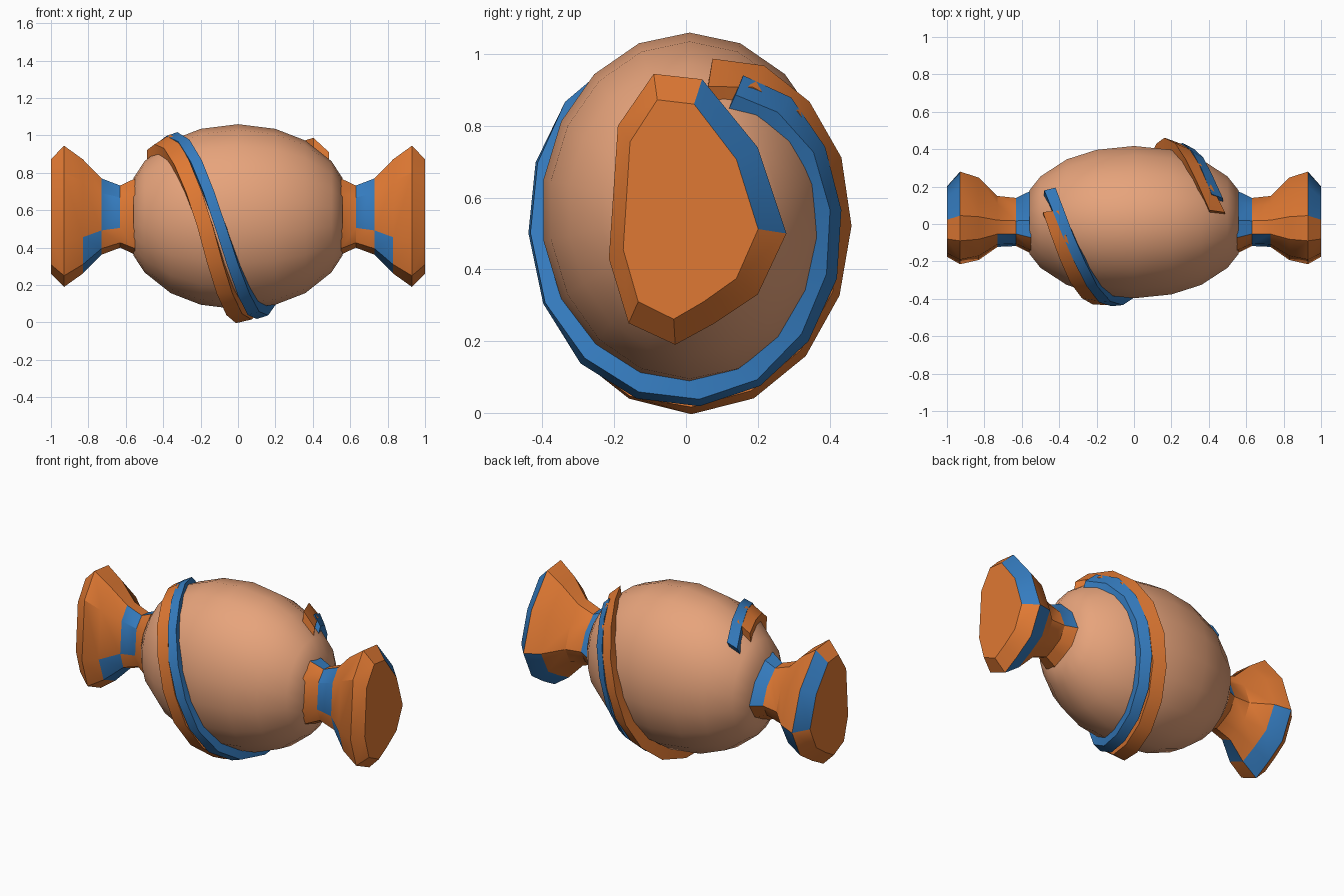
import bpy
from math import sin, cos, radians, pi

if "Cube" in bpy.data.objects:
    bpy.data.objects.remove(bpy.data.objects["Cube"])

CY, CZ = 0.01, 0.565   # body axis
RATIO = 0.835          # width / height of the body cross-section
BODY = [(0, .495), (.2, .47), (.36, .408), (.5, .297), (.56, .205)]


def material(name, rgb):
    m = bpy.data.materials.new(name)
    m.diffuse_color = (*rgb, 1)
    m.use_nodes = True
    m.node_tree.nodes["Principled BSDF"].inputs["Base Color"].default_value = m.diffuse_color
    return m


ORANGE = material("orange", (.74, .19, .033))
BLUE = material("blue", (.035, .20, .52))
PEACH = material("peach", (.80, .37, .20))


def lerp(table, x):
    for (a, p), (b, q) in zip(table, table[1:]):
        if x <= b:
            return p + (q - p) * (x - a) / (b - a)
    return table[-1][1]


def loft(name, rings, mats, angle, closed=True, band_mat=None):
    """Skin a list of equal-size rings and cap both ends."""
    n = len(rings[0])
    verts = [p for r in rings for p in r]
    faces, idx = [], []
    for i in range(len(rings) - 1):
        for j in range(n):
            k = (j + 1) % n
            faces.append((i*n + j, i*n + k, (i+1)*n + k, (i+1)*n + j))
            idx.append(band_mat(i, j) if band_mat else 0)
    last = (len(rings) - 1) * n
    faces += [tuple(range(n))[::-1], tuple(range(last, last + n))]
    idx += [0, 0]
    me = bpy.data.meshes.new(name)
    me.from_pydata(verts, [], faces)
    for m in mats:
        me.materials.append(m)
    me.polygons.foreach_set("material_index", idx)
    ob = bpy.data.objects.new(name, me)
    bpy.context.collection.objects.link(ob)
    bpy.ops.object.select_all(action='DESELECT')
    ob.select_set(True)
    bpy.context.view_layer.objects.active = ob
    bpy.ops.object.mode_set(mode='EDIT')
    bpy.ops.mesh.select_all(action='SELECT')
    bpy.ops.mesh.normals_make_consistent(inside=False)
    bpy.ops.object.mode_set(mode='OBJECT')
    bpy.ops.object.shade_smooth_by_angle(angle=radians(angle))
    return ob


# Sweet body: oval lathe along x
profile = [(-x, r) for x, r in BODY[:0:-1]] + BODY
loft("sweet_body",
     [[(x, CY + r*RATIO*cos(a), CZ + r*sin(a))
       for a in [radians(10 + 20*k) for k in range(18)]] for x, r in profile],
     [PEACH], 40)

# Twisted wrapper end: irregular outline scaled along x, blue spiral of faces
OUTLINE = [(-.09, .945), (.045, .93), (.2, .74), (.28, .5), (.2, .33),
           (.08, .25), (-.03, .19), (-.16, .25), (-.215, .43), (-.19, .8)]
# x, centre y, y scale, z scale
STATIONS = [(.55, .012, .68, .54), (.63, .012, .52, .44), (.73, .015, .55, .54),
            (.83, .03, .89, .81), (.93, .035, 1, 1), (1.0, .015, .76, .81)]
SPIRAL = [{0, 1, 2}, {8, 9}, {6, 7}, {3, 4, 5}, {1, 2}]
end = loft("wrapper_ends",
           [[(x, cy + (y - .035)*sy, CZ + (z - CZ)*sz) for y, z in OUTLINE]
            for x, cy, sy, sz in STATIONS],
           [ORANGE, BLUE], 32, band_mat=lambda i, j: int(j in SPIRAL[i]))
end.modifiers.new("mirror", 'MIRROR').use_mirror_merge = False


# Spiral ribbons hugging the body; path is (angle from top towards front, x)
def ribbon(name, path, half, outer, bottom_extra, mat, steps):
    rings = []
    a0, a1 = path[0][0], path[-1][0]
    for i in range(steps + 1):
        deg = a0 + (a1 - a0) * i / steps
        a, x = radians(deg), lerp(path, deg)
        top = outer + bottom_extra * max(0, -cos(a))
        ring = []
        for dx, off in ((-half, -.01), (half, -.01), (half, top - .012), (-half, top)):
            r = lerp(BODY, abs(x + dx))
            ring.append((x + dx, CY - (r*RATIO + off)*sin(a), CZ + (r + off)*cos(a)))
        rings.append(ring)
    loft(name, rings, [mat], 30)


ribbon("orange_ribbon",
       [(-10, -.445), (0, -.43), (45, -.325), (90, -.19), (135, -.08), (180, .03),
        (225, .12), (270, .215), (315, .34), (350, .445)],
       .042, .055, .02, ORANGE, 17)
ribbon("blue_ribbon",
       [(-33, -.45), (0, -.385), (45, -.25), (90, -.11), (135, .02), (180, .125),
        (225, .205), (270, .29), (315, .395), (335, .445)],
       .03, .05, .015, BLUE, 17)
